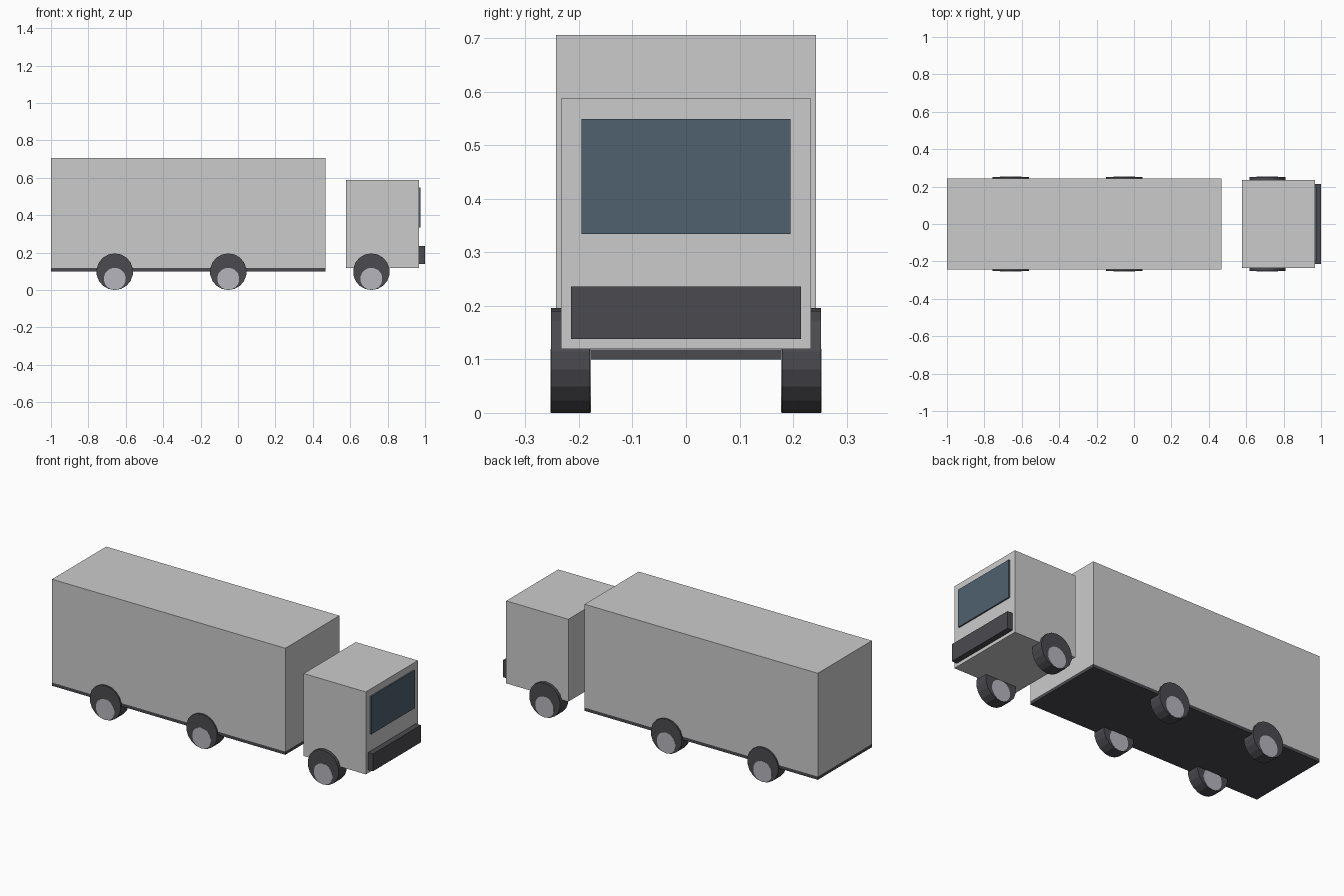
import bpy
import math

if "Cube" in bpy.data.objects:
    bpy.data.objects.remove(bpy.data.objects["Cube"])


def material(name, color):
    m = bpy.data.materials.new(name)
    m.diffuse_color = color
    m.use_nodes = True
    m.node_tree.nodes["Principled BSDF"].inputs["Base Color"].default_value = m.diffuse_color
    return m


DARK = material("dark_rubber", (0.07, 0.068, 0.078, 1))
GLASS = material("blue_glass", (0.08, 0.12, 0.16, 1))
HUB = material("light_metal", (0.47, 0.46, 0.51, 1))


def box(name, x, y_half, z, mat=None):
    """Box from x and z ranges, symmetric across y = 0."""
    bpy.ops.mesh.primitive_cube_add(
        size=1, location=(sum(x) / 2, 0, sum(z) / 2))
    ob = bpy.context.object
    ob.name = name
    ob.scale = (x[1] - x[0], 2 * y_half, z[1] - z[0])
    bpy.ops.object.transform_apply(location=False, rotation=False, scale=True)
    if mat:
        ob.data.materials.append(mat)
    return ob


def disc(name, x, y, radius, width, mat):
    """Faceted cylinder lying along y and resting on the ground."""
    bpy.ops.mesh.primitive_cylinder_add(
        vertices=18, radius=radius, depth=width,
        location=(x, y, radius), rotation=(math.pi / 2, 0, 0))
    ob = bpy.context.object
    ob.name = name
    ob.data.materials.append(mat)
    return ob


# Cargo body and the floor frame under it
box("cargo_box", (-1.0, 0.468), 0.243, (0.118, 0.706))
box("cargo_floor", (-1.0, 0.468), 0.243, (0.10, 0.118), DARK)

# Cab with windscreen and bumper
box("cab", (0.577, 0.968), 0.234, (0.119, 0.588))
box("windscreen", (0.960, 0.976), 0.195, (0.334, 0.549), GLASS)
box("bumper", (0.960, 1.0), 0.215, (0.138, 0.236), DARK)

# Three axles of wheels, with low-set hubs that show on both faces
for axle, x in (("rear", -0.659), ("middle", -0.052), ("front", 0.713)):
    for side, s in (("left", 1), ("right", -1)):
        disc(f"{axle}_{side}_tyre", x, s * 0.2155, 0.098, 0.073, DARK)
        hub = disc(f"{axle}_{side}_hub", x, s * 0.2155, 0.059, 0.076, HUB)
        hub.location.z = 0.060
